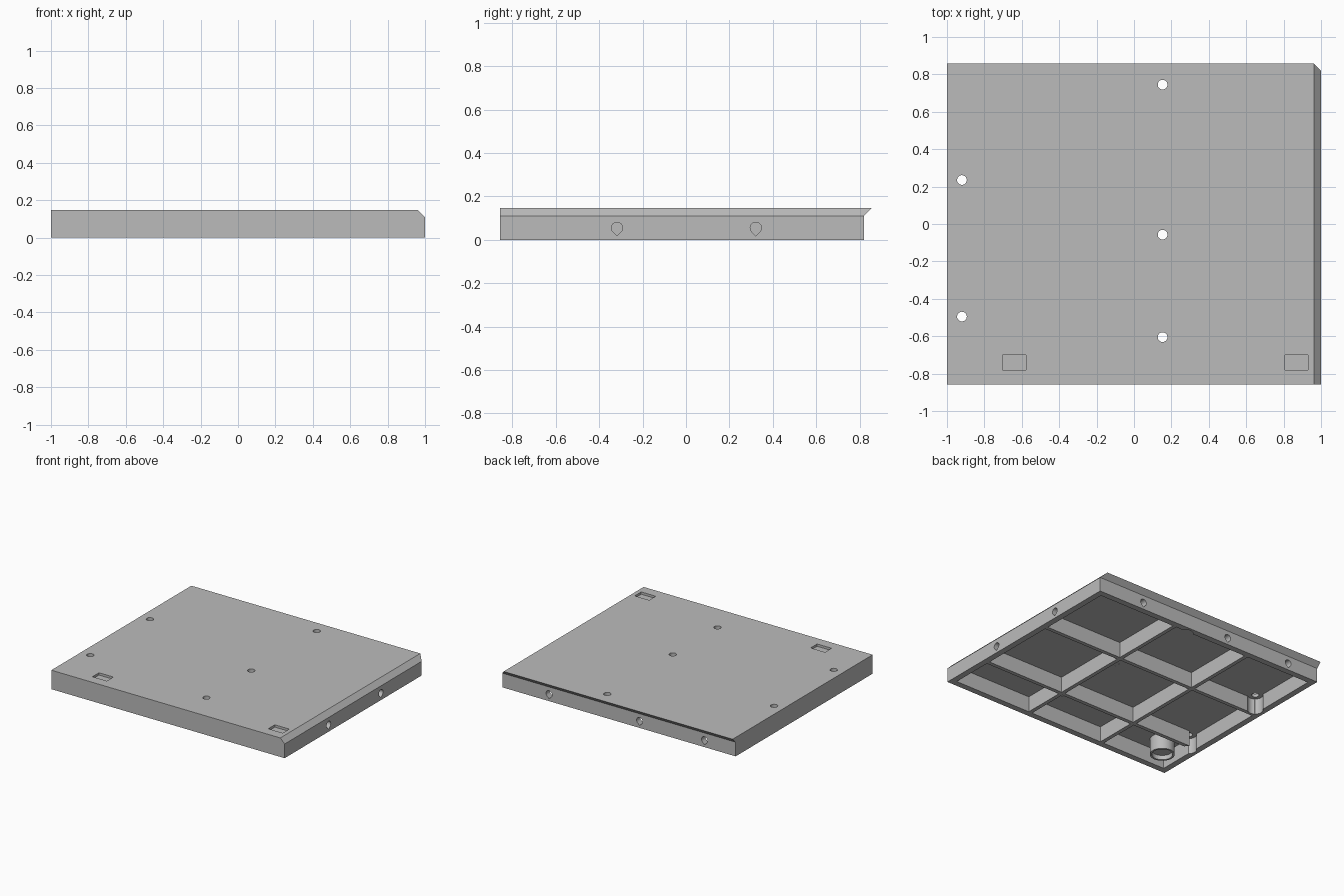
import bpy, bmesh, math

if "Cube" in bpy.data.objects:
    bpy.data.objects.remove(bpy.data.objects["Cube"])

TOP, MID, CEIL = 0.147, 0.11, 0.121      # plate top, chamfer start, underside of plate
WALL = 0.047

grey = bpy.data.materials.new("light grey")
grey.diffuse_color = (0.5, 0.5, 0.5, 1)
grey.use_nodes = True
grey.node_tree.nodes["Principled BSDF"].inputs["Base Color"].default_value = grey.diffuse_color


def make_object(name, bm):
    bmesh.ops.recalc_face_normals(bm, faces=bm.faces)
    mesh = bpy.data.meshes.new(name)
    bm.to_mesh(mesh)
    bm.free()
    mesh.materials.append(grey)
    ob = bpy.data.objects.new(name, mesh)
    bpy.context.collection.objects.link(ob)
    return ob


def loft(bm, loops):
    """Closed solid through a list of equal-length point loops."""
    rings = [[bm.verts.new(p) for p in loop] for loop in loops]
    n = len(rings[0])
    for a, b in zip(rings, rings[1:]):
        for i in range(n):
            j = (i + 1) % n
            bm.faces.new((a[i], a[j], b[j], b[i]))
    bm.faces.new(rings[0][::-1])
    bm.faces.new(rings[-1])


def rect(x0, x1, y0, y1, z):
    return [(x0, y0, z), (x1, y0, z), (x1, y1, z), (x0, y1, z)]


def box(bm, x0, x1, y0, y1, z0, z1):
    loft(bm, [rect(x0, x1, y0, y1, z0), rect(x0, x1, y0, y1, z1)])


def circle(x, y, r, z, n=32):
    return [(x + r * math.cos(2 * math.pi * i / n), y + r * math.sin(2 * math.pi * i / n), z)
            for i in range(n)]


def cylinder(bm, x, y, r, z0, z1):
    loft(bm, [circle(x, y, r, z0), circle(x, y, r, z1)])


def cut(target, bm):
    cutter = make_object("cutter", bm)
    cutter.hide_render = True
    mod = target.modifiers.new("cut", "BOOLEAN")
    mod.operation, mod.solver, mod.object = "DIFFERENCE", "EXACT", cutter
    bpy.context.view_layer.objects.active = target
    bpy.ops.object.modifier_apply(modifier=mod.name)
    bpy.data.objects.remove(cutter)


# Tile body: chamfer on the right edge, overhanging lip on the back edge
bm = bmesh.new()
loft(bm, [rect(-1, 1, -0.857, 0.82, 0), rect(-1, 1, -0.857, 0.82, MID),
          rect(-1, 0.963, -0.857, 0.857, TOP)])
tile = make_object("tile_body", bm)

# Underside pockets, leaving the rim and the crossing ribs
bm = bmesh.new()
for x0, x1 in ((-1 + WALL, -0.40), (-0.37, 0.26), (0.29, 1 - WALL)):
    for y0, y1 in ((-0.857 + WALL, -0.48), (-0.45, 0.16), (0.19, 0.82 - WALL)):
        box(bm, x0, x1, y0, y1, -0.1, CEIL)
cut(tile, bm)

# Screw holes through the plate, with wider bores from below
screws = ((-0.92, 0.235), (-0.92, -0.495), (0.153, 0.745), (0.153, -0.057), (0.153, -0.605))
for radius, z1 in ((0.055, CEIL + 0.001), (0.026, 0.3)):
    bm = bmesh.new()
    for x, y in screws:
        cylinder(bm, x, y, radius, -0.1, z1)
    cut(tile, bm)

# Shallow rectangular slots in the top
bm = bmesh.new()
for x in (-0.64, 0.868):
    box(bm, x - 0.062, x + 0.062, -0.78, -0.70, TOP - 0.018, 0.3)
cut(tile, bm)

# Teardrop holes through the right and back walls, point down
ARC = [math.radians(-45 + 270 * i / 18) for i in range(19)]
TEAR = [(0.026 * math.cos(a), 0.055 + 0.026 * math.sin(a)) for a in ARC] + [(0, 0.018)]
bm = bmesh.new()
for y in (-0.318, 0.322):
    loft(bm, [[(x, y + u, z) for u, z in TEAR] for x in (0.93, 1.1)])
for x in (0.60, -0.176, -0.733):
    loft(bm, [[(x + u, y, z) for u, z in TEAR] for y in (0.75, 0.9)])
cut(tile, bm)

# Round cup under the front left corner
bm = bmesh.new()
loft(bm, [circle(-0.82, -0.667, r, z)
          for r, z in ((0.088, CEIL + 0.004), (0.088, 0), (0.074, 0), (0.074, 0.035))])
cup = make_object("corner_cup", bm)

for ob in (tile, cup):
    bpy.ops.object.select_all(action="DESELECT")
    ob.select_set(True)
    bpy.context.view_layer.objects.active = ob
    bpy.ops.object.shade_smooth_by_angle(angle=math.radians(30))
